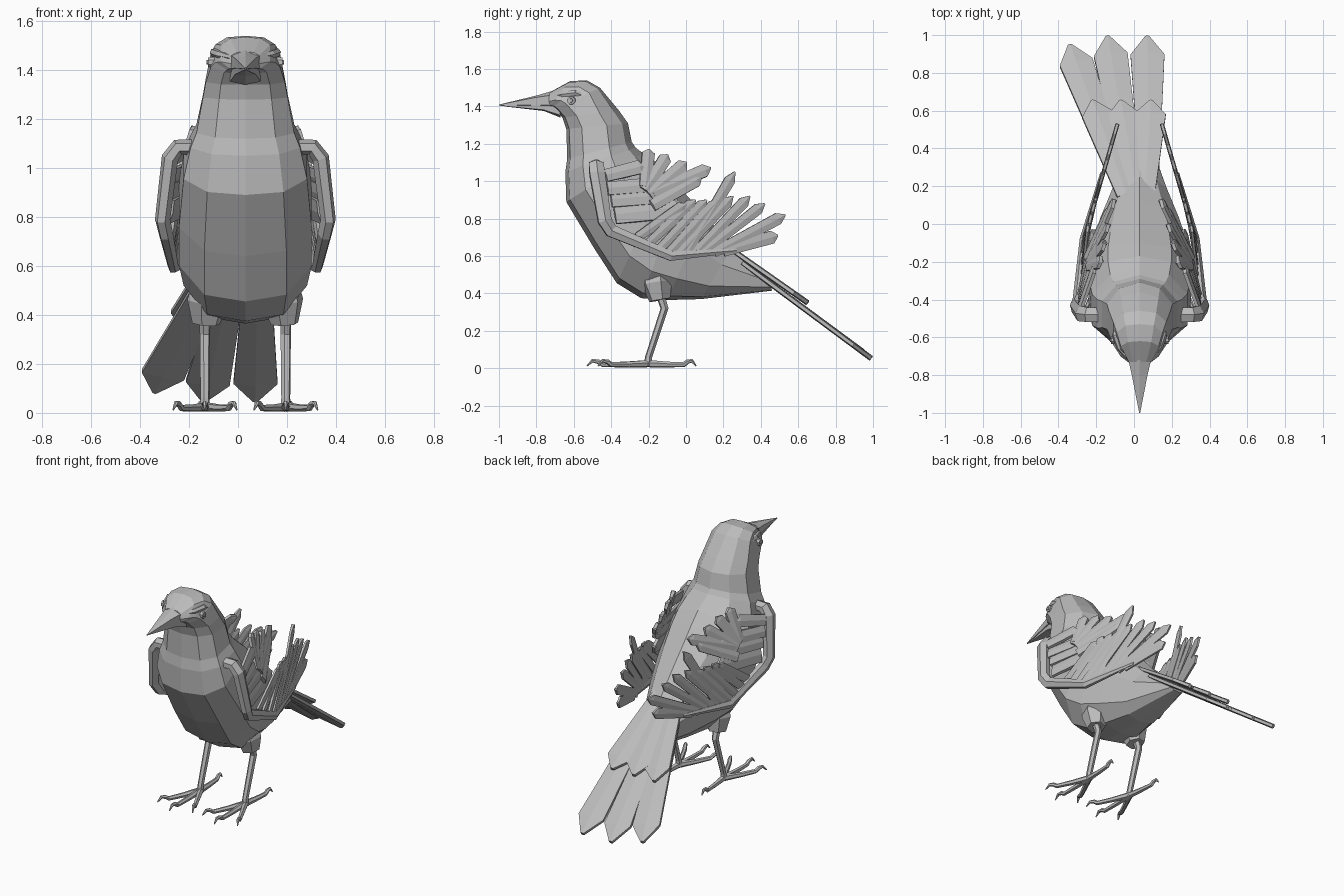
import bpy, bmesh, math
from mathutils import Vector

CX = 0.03  # body centre line
grey = bpy.data.materials.new("plain_grey")
grey.diffuse_color = (0.5, 0.5, 0.5, 1)


def build(name, parts):
    """One flat-shaded object from lofts; each loft is a list of equal rings."""
    bm = bmesh.new()
    for rings in parts:
        vs = [[bm.verts.new(p) for p in r] for r in rings]
        n = len(vs[0])
        for a, b in zip(vs, vs[1:]):
            for i in range(n):
                j = (i + 1) % n
                bm.faces.new((a[i], a[j], b[j], b[i]))
        bm.faces.new(vs[0][::-1])
        bm.faces.new(vs[-1])
    bmesh.ops.recalc_face_normals(bm, faces=bm.faces[:])
    me = bpy.data.meshes.new(name)
    bm.to_mesh(me)
    bm.free()
    me.materials.append(grey)
    ob = bpy.data.objects.new(name, me)
    bpy.context.collection.objects.link(ob)
    return ob


def sections(data, n=10):
    """Rings between a lower and an upper profile point, with a half width."""
    rings = []
    for by, bz, ty, tz, hw in data:
        ring = []
        for i in range(n):
            a = 2 * math.pi * i / n
            k = (1 - math.cos(a)) / 2
            if k < 0.5:  # flatter breast and belly
                k = k ** 1.3
            elif by < -0.69:  # flatter crown
                k = 1 - (1 - k) ** 1.35
            ring.append((CX + hw * math.sin(a), by + (ty - by) * k, bz + (tz - bz) * k))
        rings.append(ring)
    return rings


def tube(pts, radii, n=6, flat=1.0):
    """Rings swept along a path."""
    pts = [Vector(p) for p in pts]
    dirs = [(b - a).normalized() for a, b in zip(pts, pts[1:])]
    tans = [dirs[0]] + [(a + b).normalized() for a, b in zip(dirs, dirs[1:])] + [dirs[-1]]
    u = tans[0].orthogonal().normalized()
    if abs(tans[0].x) > 0.9:
        u = Vector((0, 1, 0))
    rings, prev = [], tans[0]
    for p, t, r in zip(pts, tans, radii):
        u = prev.rotation_difference(t) @ u
        v = t.cross(u)
        prev = t
        rings.append([p + u * r * math.cos(a) + v * r * flat * math.sin(a)
                      for a in (2 * math.pi * (i + 0.5) / n for i in range(n))])
    return rings


def blade(root, tip, normal, w, t, shoulder=0.85, base=0.35):
    """Feather plate with a low central ridge and a pointed end."""
    root, tip = Vector(root), Vector(tip)
    d = tip - root
    side = Vector(normal).cross(d).normalized() * w
    up = d.normalized().cross(side).normalized() * t / 2
    rings = []
    for k, s in ((0, base), (shoulder, 0.5), (1, 0.06)):
        c = root + d * k
        a, h = side * s, up * 0.6
        rings.append([c - a - h, c - a + h, c + up, c + a + h, c + a - h, c - up])
    return rings


# Body, neck and head
build("body", [sections([
    (0.46, 0.415, 0.44, 0.49, 0.05), (0.08, 0.37, 0.25, 0.65, 0.15),
    (-0.10, 0.365, 0.10, 0.82, 0.22), (-0.24, 0.375, -0.02, 0.95, 0.265),
    (-0.37, 0.455, -0.10, 1.04, 0.285), (-0.49, 0.64, -0.17, 1.11, 0.285),
    (-0.64, 0.89, -0.23, 1.15, 0.265), (-0.645, 1.05, -0.27, 1.18, 0.235),
    (-0.635, 1.12, -0.29, 1.21, 0.21), (-0.64, 1.28, -0.31, 1.31, 0.182),
    (-0.66, 1.34, -0.36, 1.38, 0.17), (-0.70, 1.385, -0.46, 1.50, 0.148),
    (-0.715, 1.395, -0.53, 1.54, 0.128), (-0.73, 1.40, -0.62, 1.535, 0.105),
    (-0.735, 1.41, -0.73, 1.475, 0.06)])])

# Beak halves
build("upper_beak", [sections([(-0.68, 1.39, -0.69, 1.49, 0.078),
                               (-0.80, 1.398, -0.80, 1.458, 0.048),
                               (-1.0, 1.404, -1.0, 1.410, 0.003)], 6)])
build("lower_beak", [sections([(-0.67, 1.34, -0.68, 1.42, 0.072),
                               (-0.76, 1.376, -0.77, 1.413, 0.05),
                               (-0.97, 1.400, -0.97, 1.406, 0.004)], 6)])

# Tail: long feathers under shorter coverts
tail_n = (0, 0.62, 0.78)


def tail_z(y):
    return 0.61 - 0.8 * (y - 0.3)


def tail_row(name, row, lift, w):
    build(name, [blade((rx, ry, tail_z(ry) + lift[0]), (tx, ty, tail_z(ty) + lift[1]), tail_n, w, 0.03,
                       0.86, 0.3)
                 for rx, ry, tx, ty in row])


tail_row("tail_feathers", [(-0.10, 0.3, -0.34, 0.945), (-0.02, 0.3, -0.14, 0.99),
                           (0.08, 0.3, 0.07, 0.99)], (-0.045, -0.005), 0.18)
tail_row("tail_coverts", [(-0.04, 0.15, -0.22, 0.65), (0.02, 0.15, -0.07, 0.65),
                          (0.06, 0.15, 0.09, 0.65)], (-0.03, 0.02), 0.165)

# Wing feathers as root y, z, tip y, z, width
flight = [(0.20, 0.625, 0.49, 0.71, 0.07), (0.15, 0.62, 0.53, 0.82, 0.065),
          (0.09, 0.62, 0.42, 0.88, 0.06), (0.04, 0.61, 0.34, 0.92, 0.06),
          (0.00, 0.61, 0.26, 1.05, 0.06), (-0.04, 0.61, 0.25, 0.92, 0.06),
          (-0.09, 0.62, 0.17, 0.90, 0.06), (-0.14, 0.64, 0.11, 0.90, 0.06),
          (-0.20, 0.67, 0.05, 0.90, 0.06), (-0.26, 0.70, 0.00, 0.88, 0.06)]
coverts = [(-0.38, 0.82, -0.03, 0.86, 0.11), (-0.40, 0.90, -0.06, 0.93, 0.09),
           (-0.42, 0.96, -0.08, 0.99, 0.08), (-0.43, 1.03, -0.23, 1.08, 0.075),
           (-0.22, 0.97, -0.20, 1.17, 0.07), (-0.22, 0.95, -0.10, 1.14, 0.07),
           (-0.20, 0.93, 0.00, 1.10, 0.07), (-0.18, 0.94, 0.13, 1.07, 0.07),
           (-0.18, 0.87, 0.08, 1.02, 0.07)]

for s, side in ((1, "right"), (-1, "left")):
    def P(x, y, z):
        return (CX + s * x, y, z)

    # Wing arm
    build(side + "_wing_arm", [tube(
        [P(0.18, -0.48, 1.085), P(0.275, -0.48, 1.085), P(0.308, -0.475, 1.04), P(0.338, -0.435, 0.79),
         P(0.325, -0.40, 0.735), P(0.295, -0.08, 0.60), P(0.20, 0.27, 0.63)],
        [0.045, 0.045, 0.047, 0.042, 0.04, 0.03, 0.012], 6, 0.75)])

    # Long feathers along the forearm
    def flight_point(y, z):
        return P(min(0.30, 0.30 - 0.29 * (y + 0.1)), y, z)

    build(side + "_flight_feathers", [
        blade(flight_point(ry, rz), flight_point(ty, tz), (s, 0.29, 0), w, 0.022, 0.9, 0.4)
        for ry, rz, ty, tz, w in flight])

    # Upper feathers, leaning inward over the back, closer in on the right
    slope = 0.36 if s > 0 else 0.30

    def covert_point(y, z):
        return P(min(0.31, 0.31 - slope * (y + 0.25) - 0.28 * (z - 0.85)), y, z)

    build(side + "_wing_coverts", [
        blade(covert_point(ry, rz), covert_point(ty, tz), (s, slope, 0.28), w, 0.03, 0.9, 0.45)
        for ry, rz, ty, tz, w in coverts])

    # Thigh and leg
    build(side + "_thigh", [tube([P(0.14, -0.16, 0.50), P(0.155, -0.155, 0.45), P(0.16, -0.14, 0.365)],
                                 [0.085, 0.085, 0.058])])
    build(side + "_leg", [tube([P(0.165, -0.14, 0.40), P(0.165, -0.115, 0.32), P(0.165, -0.20, 0.06),
                                P(0.165, -0.205, 0.015)], [0.024, 0.022, 0.019, 0.022])])

    # Toes with hooked claws
    toes = []
    for dx, dy in ((0.13, -0.27), (0.0, -0.33), (-0.13, -0.27), (0.02, 0.255)):
        path = [P(0.165 + dx * k, -0.20 + dy * k, z) for k, z in
                ((0, 0.025), (0.4, 0.02), (0.74, 0.02), (0.82, 0.036), (0.91, 0.04), (1, 0.012))]
        toes.append(tube(path, [0.02, 0.016, 0.014, 0.013, 0.01, 0.003]))
    build(side + "_toes", toes)

    # Eye with a ring, under a sloping brow
    build(side + "_eye", [tube([P(0.11, -0.605, 1.432), P(0.152, -0.615, 1.432)], [0.027, 0.022], 8),
                          tube([P(0.11, -0.605, 1.432), P(0.158, -0.616, 1.432)], [0.015, 0.010], 8)])
    build(side + "_brow", [tube([P(0.05, -0.72, 1.45), P(0.105, -0.655, 1.463),
                                 P(0.128, -0.59, 1.472), P(0.125, -0.53, 1.45)],
                                [0.01, 0.018, 0.018, 0.008], 6)])
